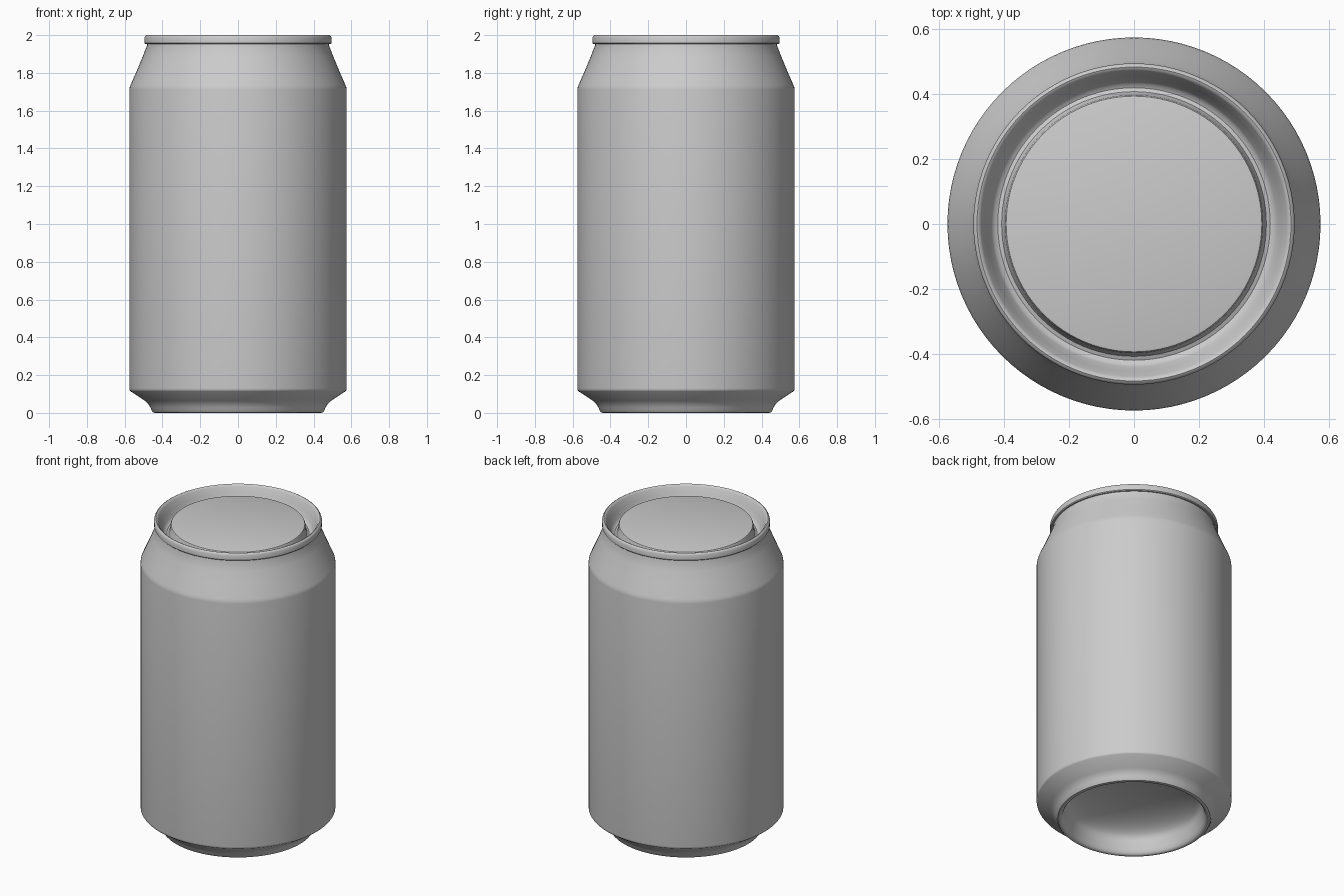
import bpy, bmesh, math

if "Cube" in bpy.data.objects:
    bpy.data.objects.remove(bpy.data.objects["Cube"])

SEGMENTS = 96

metal = bpy.data.materials.new("plain_aluminium_grey")
metal.diffuse_color = (0.6, 0.6, 0.6, 1)
metal.use_nodes = True
metal.node_tree.nodes["Principled BSDF"].inputs["Base Color"].default_value = metal.diffuse_color


def lathe(name, profile):
    """Spin an (r, z) profile around z; points at r = 0 close to a pole."""
    bm = bmesh.new()
    verts = [bm.verts.new((r, 0, z)) for r, z in profile]
    edges = [bm.edges.new(pair) for pair in zip(verts, verts[1:])]
    bmesh.ops.spin(bm, geom=verts + edges, cent=(0, 0, 0), axis=(0, 0, 1),
                   angle=2 * math.pi, steps=SEGMENTS, use_merge=True)
    bmesh.ops.remove_doubles(bm, verts=bm.verts, dist=1e-5)
    bmesh.ops.recalc_face_normals(bm, faces=bm.faces)
    mesh = bpy.data.meshes.new(name)
    bm.to_mesh(mesh)
    bm.free()
    mesh.materials.append(metal)
    obj = bpy.data.objects.new(name, mesh)
    bpy.context.collection.objects.link(obj)
    bpy.context.view_layer.objects.active = obj
    obj.select_set(True)
    bpy.ops.object.shade_smooth_by_angle(angle=math.radians(35))
    obj.select_set(False)
    return obj


# Domed underside, from the centre to the standing ring
dome = [(0.40 * math.sin(a), 0.08 + 0.12 * math.cos(a))
        for a in [i * math.pi / 20 for i in range(11)]]
dome[0] = (0, 0.20)
foot = [(0.415, 0.03), (0.422, 0.012), (0.43, 0.003), (0.44, 0), (0.45, 0.003),
        (0.457, 0.012), (0.463, 0.028), (0.475, 0.047), (0.492, 0.064)]
# Straight wall and tapered neck
wall = [(0.57, 0.115), (0.574, 0.121), (0.575, 0.13), (0.575, 1.712),
        (0.573, 1.725), (0.568, 1.738), (0.532, 1.82), (0.504, 1.888), (0.482, 1.945)]
# Rolled rim
rim = [(0.482, 1.953), (0.49, 1.953), (0.495, 1.958), (0.495, 1.988),
       (0.491, 1.996), (0.484, 2.0), (0.477, 1.997), (0.471, 1.988)]
# Sunken groove and raised centre panel
lid = [(0.455, 1.95), (0.44, 1.915), (0.432, 1.903), (0.42, 1.898),
       (0.408, 1.903), (0.402, 1.915), (0.398, 1.955), (0.394, 1.963),
       (0.388, 1.965), (0, 1.965)]

lathe("can_body", dome + foot + wall + rim[:1])
lathe("can_lid", rim + lid)
